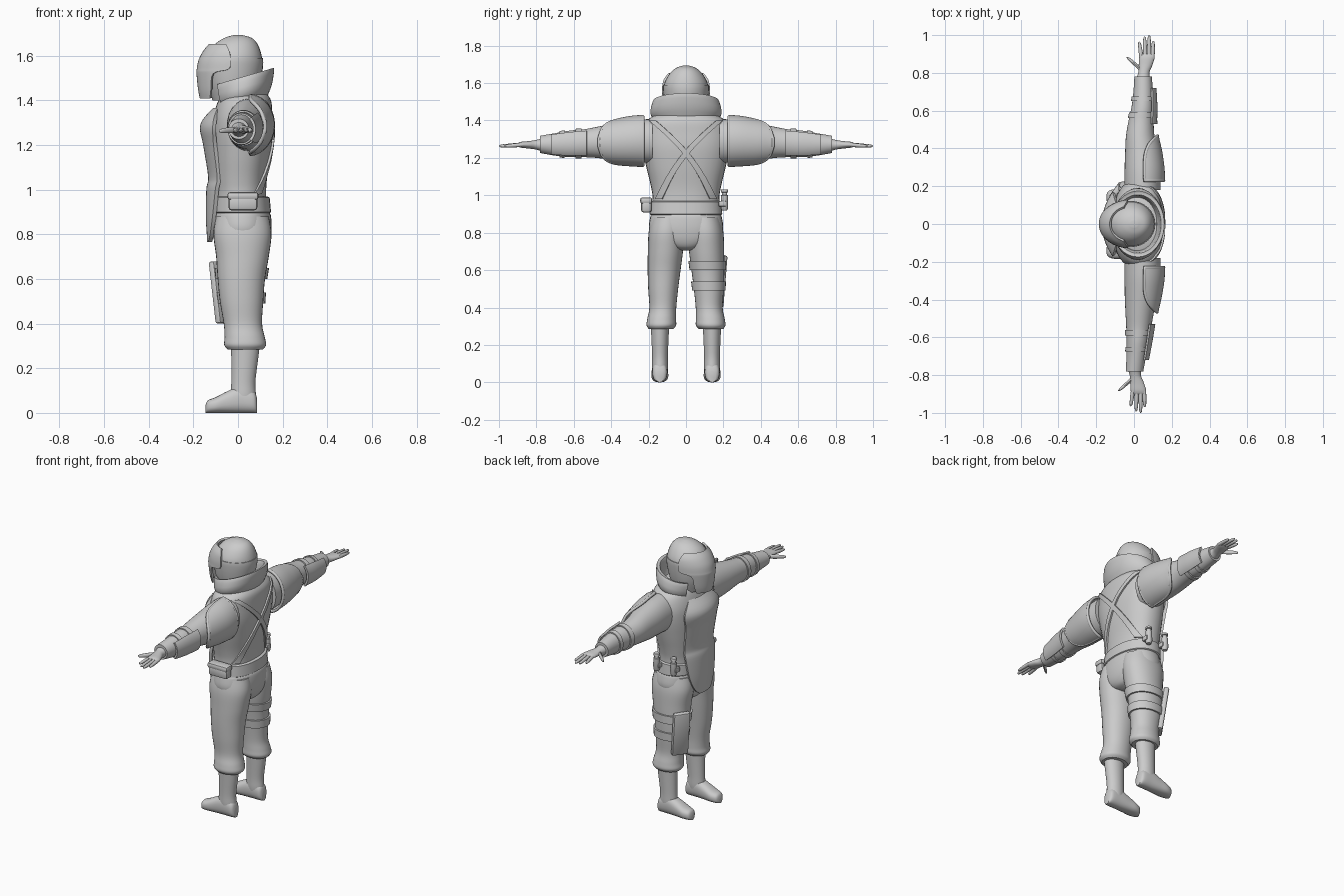
import bpy, bmesh
from math import sin, cos, pi, radians, sqrt
from mathutils import Vector
from mathutils.bvhtree import BVHTree

if "Cube" in bpy.data.objects:
    bpy.data.objects.remove(bpy.data.objects["Cube"])

X, Y, Z = Vector((1, 0, 0)), Vector((0, 1, 0)), Vector((0, 0, 1))
grey = bpy.data.materials.new("suit grey")
grey.use_nodes = True
grey.diffuse_color = (0.6, 0.6, 0.6, 1)
grey.node_tree.nodes["Principled BSDF"].inputs["Base Color"].default_value = (0.6, 0.6, 0.6, 1)


def finish(name, bm, thickness=0, bevel=0):
    """Turn a bmesh into a shaded object."""
    bmesh.ops.recalc_face_normals(bm, faces=bm.faces)
    mesh = bpy.data.meshes.new(name)
    bm.to_mesh(mesh)
    bm.free()
    mesh.materials.append(grey)
    obj = bpy.data.objects.new(name, mesh)
    bpy.context.collection.objects.link(obj)
    bpy.ops.object.select_all(action='DESELECT')
    bpy.context.view_layer.objects.active = obj
    obj.select_set(True)
    if thickness:
        mod = obj.modifiers.new("thickness", 'SOLIDIFY')
        mod.thickness, mod.offset = thickness, 0
        bpy.ops.object.modifier_apply(modifier=mod.name)
    if bevel:
        mod = obj.modifiers.new("bevel", 'BEVEL')
        mod.width, mod.segments = bevel, 2
        bpy.ops.object.modifier_apply(modifier=mod.name)
    bpy.ops.object.shade_smooth_by_angle(angle=radians(40))
    return obj


def spline(rows, k=5):
    """Smooth curve through rows of numbers."""
    out = []
    for i in range(len(rows) - 1):
        a, b, c, d = rows[max(i - 1, 0)], rows[i], rows[i + 1], rows[min(i + 2, len(rows) - 1)]
        for j in range(k):
            t = j / k
            out.append([q + t * ((r - p) + t * ((2*p - 5*q + 4*r - s) + t * (3*(q - r) + s - p))) / 2
                        for p, q, r, s in zip(a, b, c, d)])
    return out + [list(rows[-1])]


def at(rows, t):
    """Row at key t, the first column being the key."""
    for a, b in zip(rows, rows[1:]):
        if min(a[0], b[0]) <= t <= max(a[0], b[0]):
            f = (t - a[0]) / (b[0] - a[0])
            return [p + f * (q - p) for p, q in zip(a, b)]
    return rows[-1]


def ring(centre, u, v, ru, rv, power=2, n=32):
    def bend(w):
        return (1 if w > 0 else -1) * abs(w) ** (2 / power)
    return [Vector(centre) + u * ru * bend(cos(2*pi*i/n)) + v * rv * bend(sin(2*pi*i/n)) for i in range(n)]


def surface(name, rings, closed=True, thickness=0):
    """Skin rows of points: capped tube if closed, sheet if open."""
    bm = bmesh.new()
    rows = [[bm.verts.new(p) for p in r] for r in rings]
    n = len(rows[0])
    for a, b in zip(rows, rows[1:]):
        for i in range(n if closed else n - 1):
            j = (i + 1) % n
            bm.faces.new((a[i], a[j], b[j], b[i]))
    if closed:
        bm.faces.new(rows[0])
        bm.faces.new(rows[-1])
    return finish(name, bm, thickness)


def upright(name, rows, power=2, y=0):
    """Loft of (z, x centre, x radius, y radius) sections."""
    return surface(name, [ring((c, y, z), X, Y, a, b, power) for z, c, a, b in rows])


def box(name, centre, size, bevel, turn=None):
    bm = bmesh.new()
    bmesh.ops.create_cube(bm, size=1)
    bmesh.ops.scale(bm, vec=size, verts=bm.verts)
    obj = finish(name, bm, bevel=bevel)
    obj.location = centre
    if turn:
        obj.rotation_euler = turn
    return obj


def tube(name, points, radius, closed=False):
    curve = bpy.data.curves.new(name, 'CURVE')
    curve.dimensions, curve.bevel_depth, curve.bevel_resolution = '3D', radius, 2
    path = curve.splines.new('POLY')
    path.points.add(len(points) - 1)
    for p, q in zip(path.points, points):
        p.co = (*q, 1)
    path.use_cyclic_u = closed
    curve.materials.append(grey)
    bpy.context.collection.objects.link(bpy.data.objects.new(name, curve))


# Torso, belt and hips
torso = upright("torso", spline([
    (.88, .01, .118, .183), (.98, .01, .116, .178), (1.05, .01, .12, .188), (1.15, .015, .13, .212),
    (1.25, .02, .136, .232), (1.33, .022, .132, .232), (1.4, .03, .118, .208), (1.44, .03, .09, .14)]), 2.3)
upright("belt", [(.895, .015, .126, .188), (.9, .015, .133, .194), (.965, .012, .13, .19), (.97, .012, .12, .182)], 2.2)
upright("hips", spline([(.9, .018, .122, .184), (.88, .018, .13, .192), (.82, .02, .131, .198),
                        (.76, .02, .122, .17), (.72, .02, .1, .1), (.705, .02, .06, .04)]), 2.2)

# Chest panel with hanging flap
panel = spline([(1.36, -.105, .1), (1.29, -.16, .165), (1.2, -.147, .15), (1.06, -.125, .14),
                (1, -.133, .14), (.88, -.135, .12), (.8, -.131, .085), (.765, -.13, .05)])
surface("chest_panel", [[(x + 2 * (w * k / 8) ** 2, w * k / 8, z) for k in range(-8, 9)]
                        for z, x, w in panel], False, .018)

# Crossed back straps laid over the torso
tree = BVHTree.FromObject(torso, bpy.context.evaluated_depsgraph_get())
for side in (1, -1):
    rows = []
    for y, z in spline([(.185, 1.405), (.09, 1.32), (0, 1.225), (-.08, 1.11), (-.145, .98)], 8):
        hits = [tree.ray_cast(Vector((1, side * y + w, z)), -X)[0] for w in (-.018, 0, .018)]
        if all(hits):
            rows.append([h + X * .004 for h in hits])
    surface("back_strap", rows, False, .012)

# Open collar
sweep = [radians(-142 + 284 * i / 40) for i in range(41)]
section = spline([(0, .11, .16), (.45, .132, .19), (1, .142, .178), (1.02, .132, .166),
                  (.95, .12, .15), (.4, .11, .14), (0, .09, .13)], 3)
collar = []
for a in sweep:
    low, high = 1.385 + .03 * cos(a), 1.5 + .04 * cos(a)
    collar.append([Vector((.02 + rx * cos(a), ry * sin(a), low + t * (high - low))) for t, rx, ry in section])
surface("collar", collar)

# Helmet, raised lower shell and visor
skull = spline([(1.4, -.02, .09, .085), (1.47, -.02, .112, .106), (1.55, -.018, .126, .117), (1.6, -.015, .121, .115),
                (1.65, -.008, .097, .088), (1.68, 0, .062, .054), (1.693, 0, .02, .018)])
upright("helmet", skull)
upright("helmet_lower_shell", [(z, c, a + .004, b + .004) for z, c, a, b in skull if z < 1.6])
visor = []
for z, rx, ry, span in spline([(1.41, .145, .1, 45), (1.45, .153, .112, 50), (1.52, .16, .122, 56), (1.54, .159, .123, 82),
                               (1.58, .151, .122, 85), (1.62, .13, .113, 82), (1.65, .105, .092, 72)], 4):
    angles = [radians(span * k / 12) for k in range(-12, 13)]
    visor.append([(-.02 - rx * cos(a), ry * sin(a), z) for a in angles])
surface("visor", visor, False, .012)

# Limbs, built once for each side
LEG = spline([(.88, .02, .095, .118, .088), (.8, .02, .104, .13, .096), (.7, .02, .11, .118, .094),
              (.6, .015, .117, .106, .088), (.5, .016, .122, .097, .08), (.4, .022, .124, .086, .072),
              (.34, .03, .13, .09, .077), (.305, .032, .132, .094, .079), (.285, .032, .134, .08, .065)])
ARM = spline([(.18, .045, .045, 1.29, .095, .118), (.28, .045, .045, 1.29, .095, .112), (.38, .04, .038, 1.285, .087, .1),
              (.47, .033, .03, 1.283, .075, .084), (.55, .038, .025, 1.278, .066, .074), (.62, .046, .02, 1.275, .059, .071),
              (.7, .049, .012, 1.272, .052, .06), (.78, .048, .003, 1.272, .046, .046)])
FOOT = spline([(.086, .03, .02), (.07, .05, .037), (.01, .06, .042), (-.05, .048, .044),
               (-.1, .035, .045), (-.135, .028, .034), (-.146, .016, .014)])

for side in (1, -1):
    def leg_ring(z, grow=0):
        z, c, y, a, b = at(LEG, z)
        return ring((c, side * y, z), X, Y, a + grow, b + grow, 2.1)

    def arm_point(y, angle, grow):
        y, front, back, cz, a, b = at(ARM, y)
        cx = front if side > 0 else back
        return Vector((cx + (a + grow) * cos(angle), side * y, cz + (b + grow) * sin(angle)))

    def arm_ring(y, grow=0):
        return [arm_point(y, 2 * pi * i / 32, grow) for i in range(32)]

    # Trousers and boots
    surface("trouser_leg", [leg_ring(row[0]) for row in LEG])
    upright("boot_shaft", spline([(.32, .034, .066, .05), (.24, .03, .06, .046), (.14, .024, .054, .042),
                                  (.08, .024, .056, .042), (.04, .024, .052, .038)]), y=side * .139)
    surface("boot_foot", [ring((x, side * .14, h), Y, Z, w, h, 2.4) for x, h, w in FOOT])

    # Sleeve, cuff and forearm bands
    surface("sleeve", [arm_ring(row[0]) for row in ARM])
    for start, end in ((.56, .59), (.65, .675)):
        surface("forearm_band", [arm_ring(start), arm_ring(start, .007), arm_ring(end, .007), arm_ring(end)])
    surface("forearm_plate", [[arm_point(.53 + .19 * i / 8, radians(5 * k), .013) for k in range(-9, 10)]
                              for i in range(9)], False, .012)

    # Shoulder pad with raised rim
    pad = []
    for i in range(17):
        u = i / 16
        spread = radians(84) * sqrt(max(1 - u ** 4, .02))
        pad.append([arm_point(.23 + .235 * u, spread * k / 10, .016) for k in range(-10, 11)])
    surface("shoulder_pad", pad, False, .014)
    rim = pad[0] + [r[-1] for r in pad[1:-1]] + pad[-1][::-1] + [r[0] for r in pad[-2:0:-1]]
    tube("shoulder_pad_rim", rim, .009, True)

    # Gloved hand
    base = .048 if side > 0 else .003
    palm = spline([(.76, 0, .04, .038), (.8, .004, .03, .026), (.84, .013, .036, .02),
                   (.88, .02, .041, .016), (.9, .022, .036, .009)])
    surface("palm", [ring((base + c, side * y, 1.27), X, Z, a, b) for y, c, a, b in palm])
    fingers = [(-.008, -.02, .965), (.012, .008, .992), (.032, .032, 1), (.05, .054, .97)]
    strokes = [((r, .875), (t, end), .0105) for r, t, end in fingers] + [((-.008, .815), (-.085, .885), .013)]
    for (x, y), (tip_x, tip_y), radius in strokes:
        rows = []
        for t, scale in ((0, 1), (.4, 1.05), (.8, .85), (.95, .6), (1, .2)):
            centre = (base + x + t * (tip_x - x), side * (y + t * (tip_y - y)), 1.27 - .007 * t)
            rows.append(ring(centre, X, Z, radius * scale, radius * scale, n=12))
        surface("finger", rows)

    # Thigh straps on the holster side
    if side > 0:
        for low, high in ((.6, .65), (.49, .54)):
            surface("thigh_strap", [leg_ring(low), leg_ring(low, .01), leg_ring(high, .01), leg_ring(high)])

# Thigh holster
box("thigh_holster", (-.078, .165, .54), (.032, .1, .28), .01, (0, radians(-8), radians(-35)))

# Hip pouch and canisters
box("hip_pouch", (.022, -.212, .94), (.13, .056, .065), .014)
box("hip_pouch_flap", (.022, -.213, .972), (.14, .064, .034), .012)
for x in (.062, -.058):
    upright("hip_canister", [(.92, x, .014, .014), (.93, x, .019, .019), (1, x, .019, .019),
                             (1.002, x, .014, .014), (1.015, x, .014, .014), (1.017, x, .02, .02),
                             (1.03, x, .018, .018)], y=.206)
    box("canister_clip", (x, .195, .955), (.048, .04, .03), .006)
